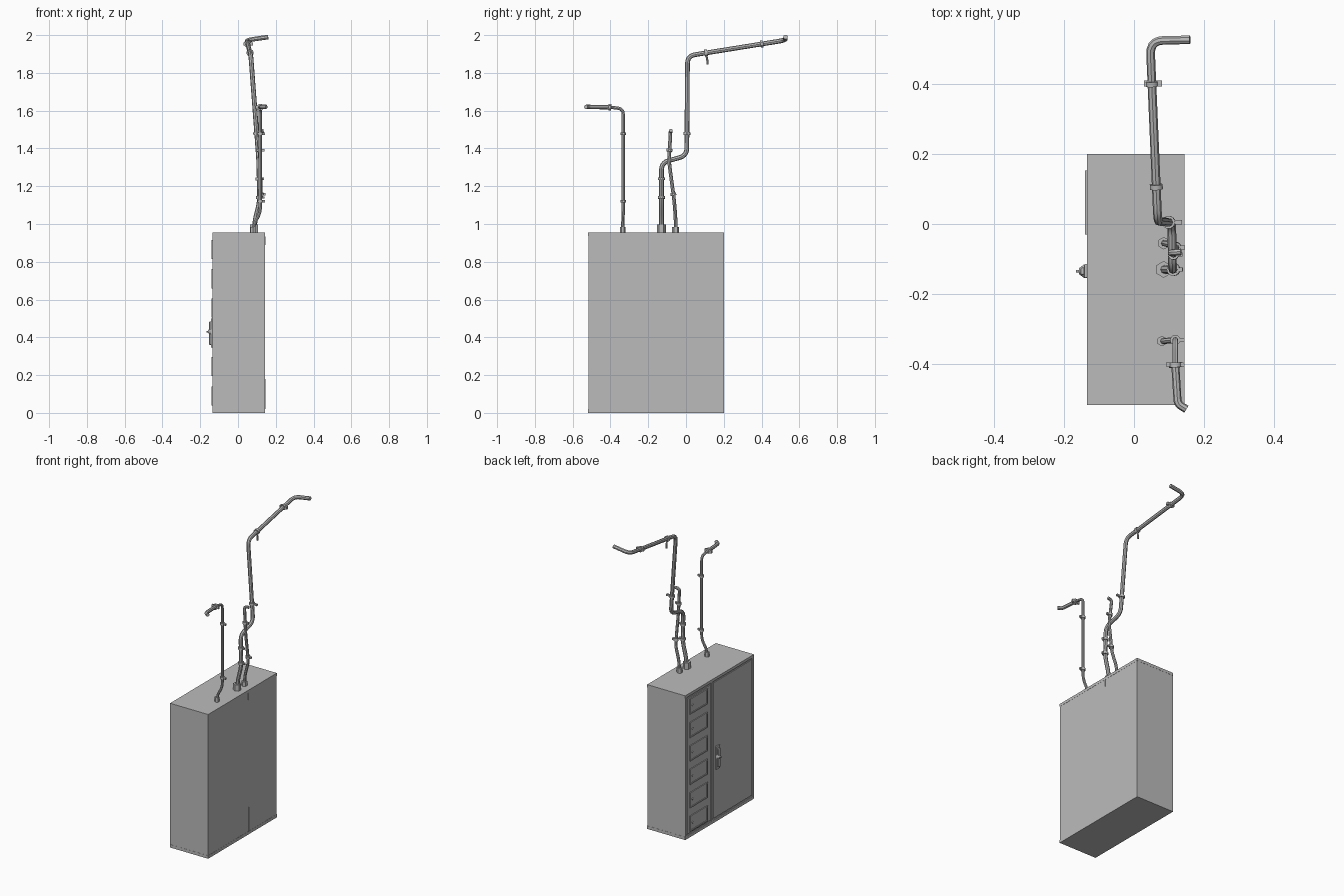
import bpy, bmesh, math
from mathutils import Vector, Matrix

if "Cube" in bpy.data.objects:
    bpy.data.objects.remove(bpy.data.objects["Cube"], do_unlink=True)

grey = bpy.data.materials.new("painted steel grey")
grey.use_nodes = True
grey.diffuse_color = (0.5, 0.5, 0.5, 1)
grey.node_tree.nodes["Principled BSDF"].inputs["Base Color"].default_value = (0.5, 0.5, 0.5, 1)


def add(name, mesh, smooth=False):
    obj = bpy.data.objects.new(name, mesh)
    bpy.context.collection.objects.link(obj)
    mesh.materials.clear()
    mesh.materials.append(grey)
    if smooth:
        bpy.ops.object.select_all(action="DESELECT")
        obj.select_set(True)
        bpy.context.view_layer.objects.active = obj
        bpy.ops.object.shade_smooth_by_angle(angle=math.radians(40))
    return obj


def box(name, lo, hi, bevel=0):
    lo, hi = Vector(lo), Vector(hi)
    bm = bmesh.new()
    bmesh.ops.create_cube(bm, size=1)
    for v in bm.verts:
        v.co = (lo + hi) / 2 + Vector(a * b for a, b in zip(v.co, hi - lo))
    if bevel:
        bmesh.ops.bevel(bm, geom=bm.edges[:], offset=bevel, segments=2, affect="EDGES", profile=0.5)
    mesh = bpy.data.meshes.new(name)
    bm.to_mesh(mesh)
    bm.free()
    return add(name, mesh)


def cylinder(name, centre, axis, r1, r2, depth, sides=16):
    bm = bmesh.new()
    turn = Vector((0, 0, 1)).rotation_difference(Vector(axis)).to_matrix().to_4x4()
    bmesh.ops.create_cone(bm, cap_ends=True, segments=sides, radius1=r1, radius2=r2,
                          depth=depth, matrix=Matrix.Translation(centre) @ turn)
    mesh = bpy.data.meshes.new(name)
    bm.to_mesh(mesh)
    bm.free()
    return add(name, mesh, sides > 8)


def pipe(name, corners, radius, bend=0.035):
    """Round tube through the corner points, with a curved elbow at each one."""
    pts = [Vector(c) for c in corners]
    path = [pts[0]]
    for a, b, c in zip(pts, pts[1:], pts[2:]):
        cut = min(bend, (a - b).length * 0.45, (c - b).length * 0.45)
        p, q = b + (a - b).normalized() * cut, b + (c - b).normalized() * cut
        for i in range(6):
            t = i / 5
            path.append(p * (1 - t) ** 2 + b * 2 * t * (1 - t) + q * t * t)
    path.append(pts[-1])
    curve = bpy.data.curves.new(name, "CURVE")
    curve.dimensions = "3D"
    curve.bevel_depth = radius
    curve.bevel_resolution = 2
    curve.use_fill_caps = True
    spline = curve.splines.new("POLY")
    spline.points.add(len(path) - 1)
    for point, co in zip(spline.points, path):
        point.co = (*co, 1)
    temp = bpy.data.objects.new(name + "_path", curve)
    mesh = bpy.data.meshes.new_from_object(temp)
    bpy.data.objects.remove(temp)
    bpy.data.curves.remove(curve)
    add(name, mesh, True)


def clamp(name, corners, seg, t, radius, bracket=True):
    """Collar around a pipe segment, with a fixing tab towards +x."""
    a, b = Vector(corners[seg]), Vector(corners[seg + 1])
    c = a.lerp(b, t)
    cylinder(name + "_collar", c, b - a, radius + 0.006, radius + 0.006, 0.014)
    if bracket:
        box(name + "_tab", (c.x, c.y - 0.006, c.z - 0.006), (max(c.x + 0.026, 0.138), c.y + 0.006, c.z + 0.006))


# Cabinet shell
X0, X1, Y0, Y1, H = -0.135, 0.143, -0.517, 0.2, 0.955
box("cabinet_body", (X0 + 0.006, Y0, 0.002), (X1, Y1, H - 0.002))
box("base_plate", (X0, Y0 - 0.001, 0), (X1 + 0.001, Y1 + 0.001, 0.02))
box("top_plate", (X0, Y0 - 0.001, H - 0.018), (X1 + 0.001, Y1 + 0.001, H))
box("lower_seam", (X1, -0.094, 0.02), (X1 + 0.002, -0.089, 0.18))
box("upper_seam", (X1, -0.099, 0.89), (X1 + 0.002, -0.095, 0.935))

# Frame uprights and the large door
for name, y, w in (("front", Y0, 0.018), ("middle", -0.092, 0.02), ("back", Y1 - 0.018, 0.018)):
    box(name + "_frame_post", (X0, y, 0.02), (X0 + 0.007, y + w, H - 0.018))
box("large_door", (X0 + 0.001, -0.493, 0.03), (X0 + 0.007, -0.098, H - 0.028))
box("compartment_panel", (X0 + 0.001, -0.066, 0.03), (X0 + 0.007, 0.176, H - 0.028))

# Column of small doors, each with a frame, a sunken face and a lock
for i in range(6):
    z = 0.09 + i * 0.155
    y0, y1, h = -0.03, 0.153, 0.051
    n = f"small_door_{i + 1}"
    box(n + "_face", (X0 - 0.001, y0, z - h), (X0 + 0.004, y1, z + h))
    for side, s in (("lower", -1), ("upper", 1)):
        box(f"{n}_{side}_rim", (X0 - 0.005, y0, z + s * (h - 0.004) - 0.004),
            (X0, y1, z + s * (h - 0.004) + 0.004))
    for side, y in (("front", y0), ("back", y1 - 0.008)):
        box(f"{n}_{side}_rim", (X0 - 0.005, y, z - h), (X0, y + 0.008, z + h))
    cylinder(n + "_lock", (X0 - 0.002, 0.125, z), (-1, 0, 0), 0.007, 0.006, 0.006, 12)

# Door handle
box("handle_plate", (X0 - 0.008, -0.155, 0.345), (X0 + 0.002, -0.115, 0.50), 0.004)
box("handle_grip", (X0 - 0.018, -0.146, 0.36), (X0 - 0.006, -0.124, 0.485), 0.005)
cylinder("handle_boss", (X0 - 0.015, -0.135, 0.43), (-1, 0, 0), 0.02, 0.008, 0.016)
cylinder("handle_pin", (X0 - 0.022, -0.135, 0.43), (-1, 0, 0), 0.004, 0.004, 0.018, 12)

# Front pipe, with its end turned sideways
front = [(0.08, -0.335, 0.95), (0.085, -0.335, 1.0), (0.118, -0.332, 1.06), (0.118, -0.332, 1.61),
         (0.118, -0.40, 1.618), (0.125, -0.515, 1.62), (0.15, -0.53, 1.62)]
pipe("front_pipe", front[:5], 0.0085, 0.05)
pipe("front_pipe_outlet", front[4:], 0.0115, 0.025)
clamp("front_pipe_low", front, 2, 0.11, 0.0085)
clamp("front_pipe_high", front, 2, 0.76, 0.0085)
clamp("front_pipe_end", front, 4, 0.03, 0.012)
box("front_pipe_end_bar", (0.092, -0.408, 1.608), (0.142, -0.396, 1.628))

# Tall main pipe
main = [(0.085, -0.13, 0.95), (0.09, -0.13, 1.02), (0.115, -0.13, 1.12), (0.11, -0.13, 1.325),
        (0.108, 0.004, 1.362), (0.068, 0.008, 1.89), (0.046, 0.525, 1.973), (0.16, 0.527, 1.99)]
pipe("main_pipe", main, 0.0125, 0.04)
clamp("main_pipe_low", main, 2, 0.1, 0.0125)
clamp("main_pipe_middle", main, 2, 0.58, 0.0125)
clamp("main_pipe_riser", main, 4, 0.22, 0.0125)
clamp("main_pipe_bend", main, 5, 0.19, 0.0125, False)
clamp("main_pipe_end", main, 5, 0.76, 0.0125, False)
box("main_pipe_end_bar", (0.028, 0.394, 1.945), (0.08, 0.41, 1.962))
pipe("main_pipe_hanger", [(0.064, 0.098, 1.91), (0.064, 0.112, 1.88), (0.064, 0.114, 1.845)], 0.0055, 0.015)

# Short middle pipe, hooked over at the top
middle = [(0.085, -0.055, 0.95), (0.09, -0.055, 1.03), (0.12, -0.062, 1.12), (0.118, -0.09, 1.33),
          (0.105, -0.082, 1.49), (0.135, -0.08, 1.495)]
pipe("middle_pipe", middle, 0.0095, 0.035)
clamp("middle_pipe_low", middle, 2, 0.18, 0.0095)
clamp("middle_pipe_high", middle, 3, 0.38, 0.0095)

# Hexagonal fittings where the pipes leave the cabinet
for name, pts, r, h in (("front", front, 0.015, 0.03), ("main", main, 0.024, 0.042), ("middle", middle, 0.018, 0.03)):
    cylinder(name + "_pipe_nut", (pts[0][0], pts[0][1], H + h / 2), (0, 0, 1), r, r, h, 6)
